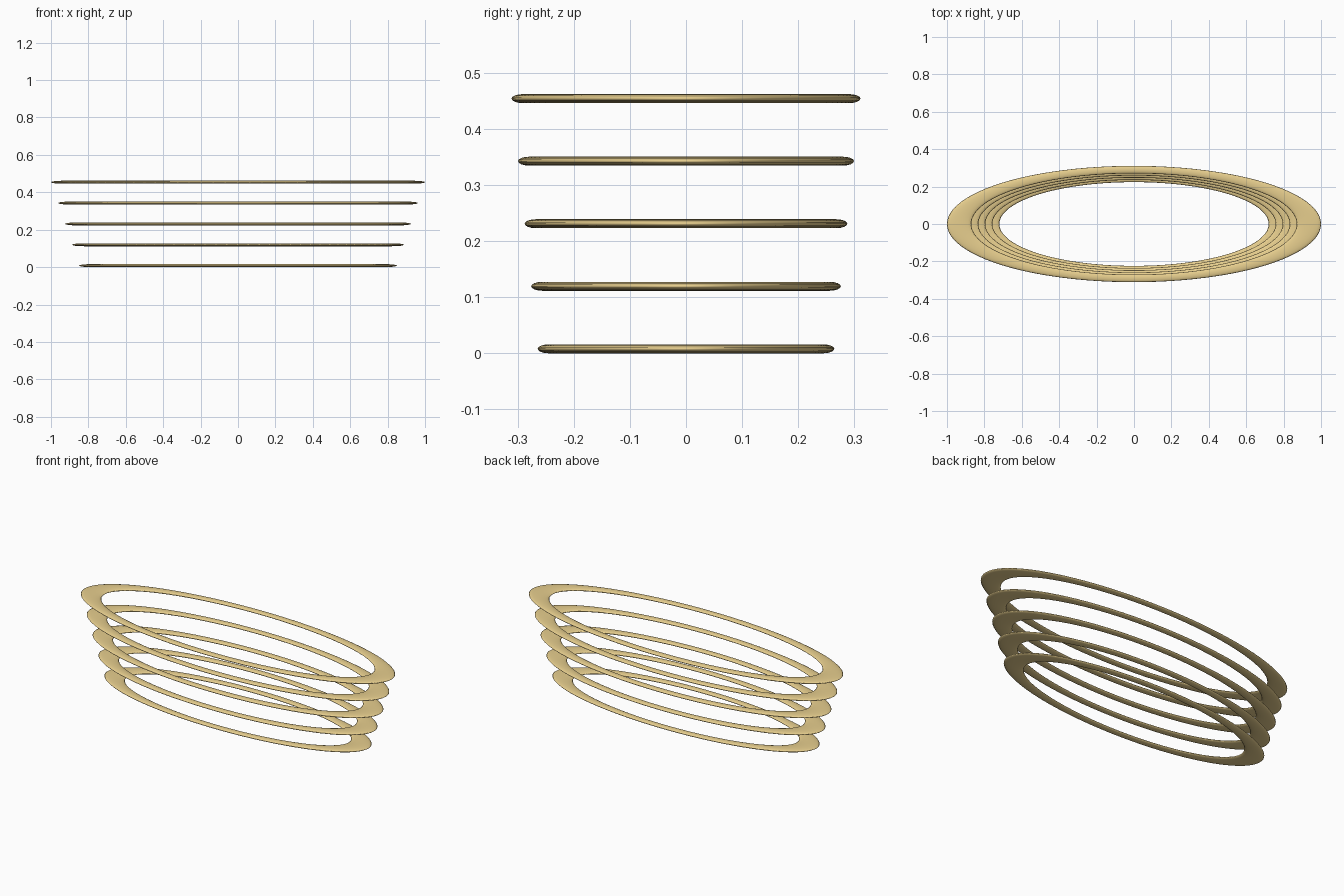
import bpy

if "Cube" in bpy.data.objects:
    bpy.data.objects.remove(bpy.data.objects["Cube"])

RINGS = 5
TUBE = 0.065          # tube radius before flattening
Y_SCALE = 0.311       # squashes the circles into ellipses
Z_SCALE = 0.008 / TUBE

brass = bpy.data.materials.new("brass")
brass.diffuse_color = (0.80, 0.62, 0.27, 1)
brass.use_nodes = True
brass.node_tree.nodes["Principled BSDF"].inputs["Base Color"].default_value = brass.diffuse_color

# Stack of flattened elliptical rings, growing towards the top
for i in range(RINGS):
    bpy.ops.mesh.primitive_torus_add(
        major_radius=0.785 + 0.0375 * i, minor_radius=TUBE,
        major_segments=96, minor_segments=16,
        location=(0, 0, 0.008 + 0.1115 * i))
    ring = bpy.context.object
    ring.name = f"oval_ring_{i + 1}"
    ring.scale = (1, Y_SCALE, Z_SCALE)
    bpy.ops.object.transform_apply(location=False, rotation=False, scale=True)
    bpy.ops.object.shade_smooth()
    ring.data.materials.append(brass)
